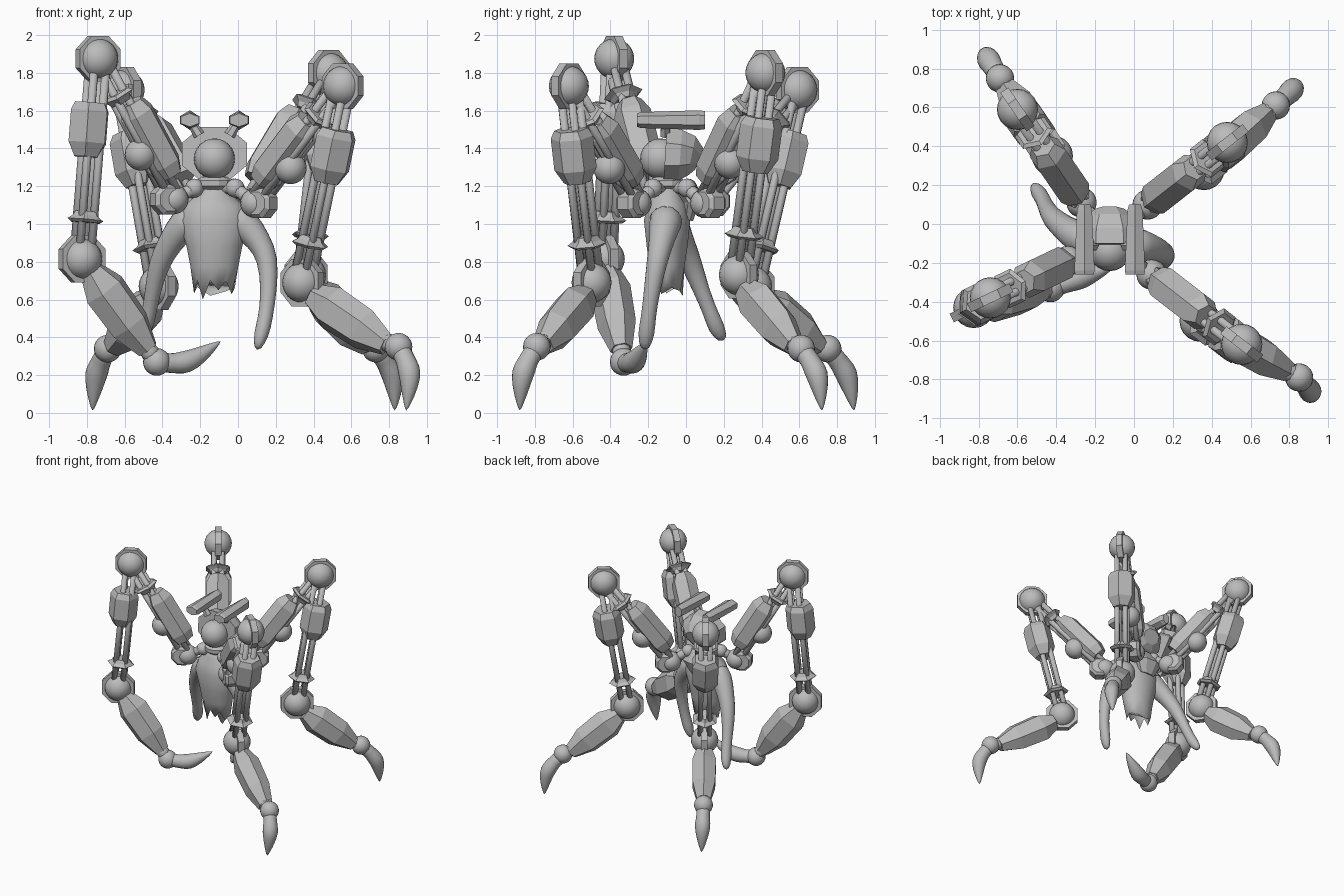
import bpy, bmesh, math
from mathutils import Vector as V

cube = bpy.data.objects.get("Cube")
if cube:
    bpy.data.objects.remove(cube)

grey = bpy.data.materials.new("plain_grey")
grey.use_nodes = True
GREY = (0.5, 0.5, 0.5, 1)
grey.diffuse_color = GREY
grey.node_tree.nodes["Principled BSDF"].inputs["Base Color"].default_value = GREY


def finish(name, bm, smooth):
    bmesh.ops.recalc_face_normals(bm, faces=bm.faces)
    for f in bm.faces:
        f.smooth = smooth
    me = bpy.data.meshes.new(name)
    bm.to_mesh(me)
    bm.free()
    me.materials.append(grey)
    ob = bpy.data.objects.new(name, me)
    bpy.context.collection.objects.link(ob)
    return ob


def loft(name, path, radii, n=6, side=V((1, 0, 0)), smooth=False, zigzag=0, sub=0):
    """Skin n-sided rings along a path; a radius is a number or (side, up)."""
    path = [V(p) for p in path]
    bm = bmesh.new()
    rings = []
    for i, p in enumerate(path):
        t = (path[min(i + 1, len(path) - 1)] - path[max(i - 1, 0)]).normalized()
        s = (side - t * side.dot(t)).normalized()
        u = t.cross(s)
        a, b = radii[i] if isinstance(radii[i], tuple) else (radii[i], radii[i])
        ring = []
        for k in range(n):
            w = math.tau * (k + 0.5) / n
            co = p + s * a * math.cos(w) + u * b * math.sin(w)
            if zigzag and i == len(path) - 1 and k % 2:
                co.z -= zigzag * (1 + 0.5 * (k % 3))
            ring.append(bm.verts.new(co))
        rings.append(ring)
    for r, q in zip(rings, rings[1:]):
        for k in range(n):
            bm.faces.new((r[k], r[(k + 1) % n], q[(k + 1) % n], q[k]))
    bm.faces.new(rings[0])
    bm.faces.new(rings[-1])
    ob = finish(name, bm, smooth)
    if sub:
        m = ob.modifiers.new("soften", "SUBSURF")
        m.levels = m.render_levels = sub
    return ob


def ball(name, p, r):
    bm = bmesh.new()
    bmesh.ops.create_uvsphere(bm, u_segments=20, v_segments=12, radius=r)
    bmesh.ops.translate(bm, vec=V(p), verts=bm.verts)
    return finish(name, bm, True)


def joint(name, p, r, plate, side):
    """Ball joint with an octagonal plate through its middle."""
    ball(name + "_ball", p, r)
    loft(name + "_plate", [p - side * 0.025, p + side * 0.025], [plate] * 2, 8, V((0, 0, 1)))


def rods(name, a, b, side, gap, r=0.022):
    up = (b - a).normalized().cross(side)
    for i in (-1, 1):
        for j in (-1, 1):
            off = side * gap * i + up * gap * j
            loft(name, [a + off, b + off], [r, r], 8, side, True)


def collar(name, a, b, t, side):
    d = (b - a).normalized()
    c = a.lerp(b, t)
    loft(name, [c - d * 0.03, c - d * 0.005, c + d * 0.015, c + d * 0.03],
         [0.06, 0.075, 0.105, 0.085], 6, side)


def leg(tag, hip, knee, ankle, foot, tip, bulge, sag):
    """bulge: how far the claw bows (outward, up); sag: drop of the lower limb."""
    hip, knee, ankle, foot, tip = map(V, (hip, knee, ankle, foot, tip))
    out = knee - hip
    out.z = 0
    out.normalize()
    side = V((-out.y, out.x, 0))
    # hip
    body = V((-0.12, -0.09, 1.19))
    inner = body.lerp(hip, 0.5)
    inner.z = 1.19
    ball(tag + "_inner_hip", inner, 0.05)
    loft(tag + "_hip_link", [body, inner, hip], [0.035] * 3, 8, side, True)
    ball(tag + "_hip_ball", hip, 0.078)
    cup = hip + out * 0.045
    loft(tag + "_hip_cup", [cup + side * w for w in (-0.055, -0.035, 0.035, 0.055)],
         [0.065, 0.085, 0.085, 0.065], 8, V((0, 0, 1)))
    # thigh
    d = (knee - hip).normalized()
    up = d.cross(side)
    if up.z < 0:
        up = -up
    rods(tag + "_thigh_rod", hip, knee, side, 0.03)
    loft(tag + "_thigh_block", [hip.lerp(knee, t) + up * 0.045 for t in (0.14, 0.22, 0.58, 0.66)],
         [(0.075, 0.075), (0.1, 0.1), (0.1, 0.1), (0.065, 0.07)], 6, side)
    ball(tag + "_elbow_ball", hip.lerp(knee, 0.35) - up * 0.045, 0.085)
    collar(tag + "_thigh_collar", hip, knee, 0.73, side)
    joint(tag + "_knee", knee, 0.106, 0.13, side)
    # shin
    rods(tag + "_shin_rod", knee, ankle, side, 0.034)
    loft(tag + "_shin_block", [knee.lerp(ankle, t) + out * 0.025 for t in (0.22, 0.26, 0.42, 0.49)],
         [0.09, (0.115, 0.11), (0.115, 0.11), 0.07], 6, side)
    collar(tag + "_shin_collar", knee, ankle, 0.79, side)
    joint(tag + "_ankle", ankle, 0.106, 0.136, side)
    # lower limb
    drop = V((0, 0, -sag))
    loft(tag + "_lower_limb", [ankle.lerp(foot, t) + drop for t in (0.12, 0.3, 0.64, 0.88)],
         [0.07, (0.105, 0.122), (0.1, 0.115), 0.06], 6, side)
    # foot ball and claw
    loft(tag + "_foot_neck", [ankle.lerp(foot, 0.8) + drop, foot], [0.045, 0.055], 10, side, True)
    ball(tag + "_foot_ball", foot, 0.073)
    bow = out * bulge[0] + V((0, 0, bulge[1]))
    loft(tag + "_claw",
         [foot, foot.lerp(tip, 0.2) + bow * 0.6, foot.lerp(tip, 0.4) + bow,
          foot.lerp(tip, 0.55) + bow, foot.lerp(tip, 0.8) + bow * 0.5, tip],
         [0.065, 0.05, 0.066, 0.06, 0.035, 0.004], 10, side, True, sub=1)


# four mechanical legs
leg("back_left_leg", (0.07, 0.10, 1.11), (0.48, 0.42, 1.80), (0.36, 0.28, 0.73),
    (0.73, 0.61, 0.34), (0.83, 0.72, 0.01), (0.05, 0.02), 0.03)
leg("front_left_leg", (0.09, -0.26, 1.11), (0.555, -0.62, 1.73), (0.34, -0.50, 0.69),
    (0.85, -0.79, 0.35), (0.89, -0.88, 0.01), (0.05, 0.02), 0.03)
leg("front_right_leg", (-0.34, -0.19, 1.13), (-0.74, -0.38, 1.875), (-0.825, -0.43, 0.815),
    (-0.43, -0.33, 0.27), (-0.09, -0.21, 0.38), (0, -0.05), 0)
leg("back_right_leg", (-0.27, 0.11, 1.12), (-0.6, 0.59, 1.71), (-0.42, 0.35, 0.67),
    (-0.69, 0.75, 0.34), (-0.77, 0.89, 0.01), (0.04, 0.02), 0.03)

# torso with a ragged lower edge
X = -0.125
loft("torso", [(X, -0.1, 1.22), (X, -0.1, 1.15), (X, -0.1, 1.1), (X, -0.1, 1.02),
               (X, -0.1, 0.88), (X, -0.1, 0.78), (X, -0.09, 0.71)],
     [0.06, (0.1, 0.08), (0.16, 0.105), (0.19, 0.125), (0.15, 0.11), (0.13, 0.095), (0.11, 0.075)],
     16, smooth=True, zigzag=0.05)
loft("neck_ring", [(X, -0.1, 1.18), (X, -0.1, 1.2), (X, -0.1, 1.23), (X, -0.1, 1.25)],
     [0.07, 0.095, 0.095, 0.07], 12)
loft("back_plate", [(X, -0.02, 1.2), (X, 0.03, 1.12), (X, 0.01, 1.02)],
     [(0.12, 0.05), (0.13, 0.05), (0.07, 0.03)], 8)

# arms ending in flattened hands
ARM = [0.1, 0.09, 0.07, 0.06, 0.045, 0.04, (0.045, 0.05), (0.02, 0.025)]
loft("left_arm", [(-0.04, -0.1, 1.05), (0.04, -0.11, 1.0), (0.11, -0.13, 0.91), (0.16, -0.15, 0.82),
                  (0.165, -0.18, 0.65), (0.145, -0.2, 0.5), (0.125, -0.21, 0.42), (0.1, -0.22, 0.33)],
     ARM, 10, smooth=True, sub=1)
loft("right_arm", [(-0.21, -0.09, 1.05), (-0.29, -0.07, 1.0), (-0.36, -0.02, 0.9), (-0.42, 0.03, 0.79),
                   (-0.45, 0.08, 0.65), (-0.47, 0.13, 0.53), (-0.49, 0.16, 0.45), (-0.52, 0.2, 0.38)],
     ARM, 10, smooth=True, sub=1)

# head and hood
ball("head", (X, -0.135, 1.345), 0.108)
loft("hood", [(X, -0.11, 1.37), (X, -0.03, 1.365), (X, 0.03, 1.36), (X, 0.07, 1.345)],
     [(0.187, 0.155), (0.18, 0.145), (0.14, 0.115), (0.08, 0.065)], 8)

# long pods above the hood, wider at the front
for tag, s in (("left", 1), ("right", -1)):
    x = X + s * 0.13
    loft(tag + "_pod", [(x, -0.26, 1.55), (x, -0.24, 1.55), (x, 0.07, 1.55), (x, 0.1, 1.55)],
         [(0.055, 0.035), (0.06, 0.042), (0.045, 0.052), (0.035, 0.048)], 6)
    loft(tag + "_pod_stalk", [(X + s * 0.08, -0.11, 1.47), (x, -0.11, 1.55)], [0.03, 0.022], 6,
         V((0, 1, 0)))
